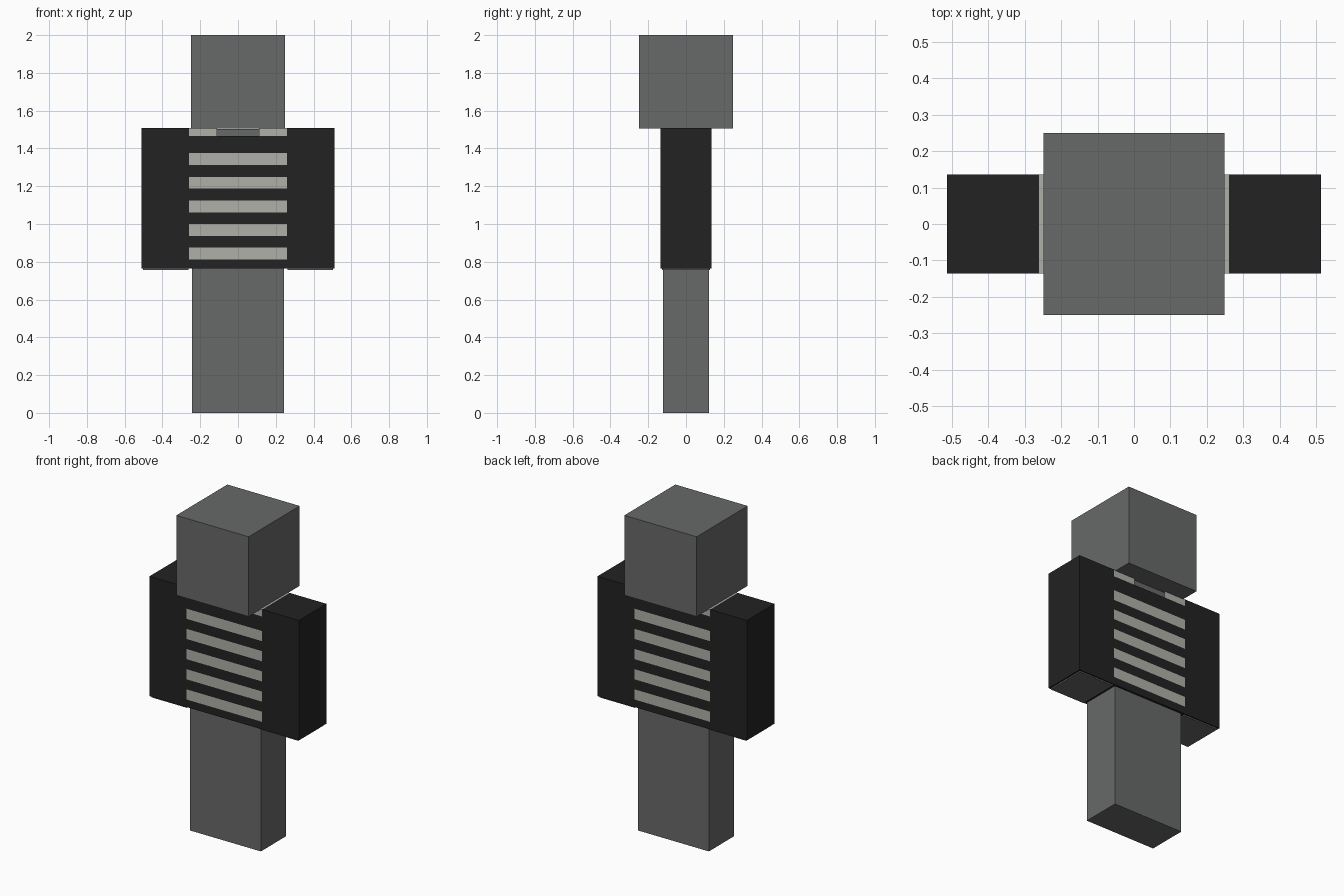
import bpy, bmesh
from mathutils import Vector

cube = bpy.data.objects.get("Cube")
if cube:
    bpy.data.objects.remove(cube, do_unlink=True)


def material(name, rgb):
    m = bpy.data.materials.new(name)
    m.use_nodes = True
    m.diffuse_color = (*rgb, 1)
    bsdf = next(n for n in m.node_tree.nodes if n.type == 'BSDF_PRINCIPLED')
    bsdf.inputs["Base Color"].default_value = (*rgb, 1)
    bsdf.inputs["Roughness"].default_value = 0.8
    return m


GREY = material("mid grey", (0.136, 0.142, 0.139))
BLACK = material("near black", (0.016, 0.016, 0.016))
PALE = material("pale stone", (0.434, 0.434, 0.393))


def box_mesh(lo, hi):
    """bmesh box between two corners"""
    bm = bmesh.new()
    bmesh.ops.create_cube(bm, size=1)
    lo, hi = Vector(lo), Vector(hi)
    for v in bm.verts:
        v.co = (lo + hi) / 2 + v.co * (hi - lo)
    return bm


def finish(name, bm, *mats):
    me = bpy.data.meshes.new(name)
    bm.to_mesh(me)
    bm.free()
    for m in mats:
        me.materials.append(m)
    ob = bpy.data.objects.new(name, me)
    bpy.context.collection.objects.link(ob)
    return ob


def box(name, lo, hi, mat):
    return finish(name, box_mesh(lo, hi), mat)


# Bare body: head, torso core and joined legs
box("head", (-0.248, -0.25, 1.505), (0.248, 0.25, 2.0), GREY)
box("torso", (-0.248, -0.125, 0.77), (0.248, 0.125, 1.503), GREY)
box("legs", (-0.243, -0.123, 0), (0.243, 0.123, 0.77), GREY)

# Arms: black sleeves with the grey hand just showing underneath
for side, s in (("left", 1), ("right", -1)):
    x = sorted((0.26 * s, 0.512 * s))
    box(side + "_sleeve", (x[0], -0.135, 0.765), (x[1], 0.135, 1.508), BLACK)
    x = sorted((0.262 * s, 0.503 * s))
    box(side + "_hand", (x[0], -0.128, 0.757), (x[1], 0.128, 0.80), GREY)

# Striped shirt: cut into bands, pale bands picked by height
NECK_Z, NECK_X = 1.465, 0.11
stripes = [(0.812 + 0.125 * i, 0.875 + 0.125 * i) for i in range(5)]
stripes.append((NECK_Z, 1.6))
bm = box_mesh((-0.26, -0.135, 0.765), (0.26, 0.135, 1.508))
cuts = [((0, 0, z), (0, 0, 1)) for band in stripes for z in band if z < 1.5]
cuts += [((x, 0, 0), (1, 0, 0)) for x in (-NECK_X, NECK_X)]
for co, no in cuts:
    bmesh.ops.bisect_plane(bm, geom=bm.verts[:] + bm.edges[:] + bm.faces[:],
                           plane_co=co, plane_no=no)
for f in bm.faces:
    z = f.calc_center_median().z
    f.material_index = int(any(a < z < b for a, b in stripes))

# Neckline opening, front to back
neck = [f for f in bm.faces
        if f.calc_center_median().z > NECK_Z
        and abs(f.calc_center_median().x) < NECK_X]
bmesh.ops.delete(bm, geom=neck, context='FACES')
finish("striped_shirt", bm, BLACK, PALE)
